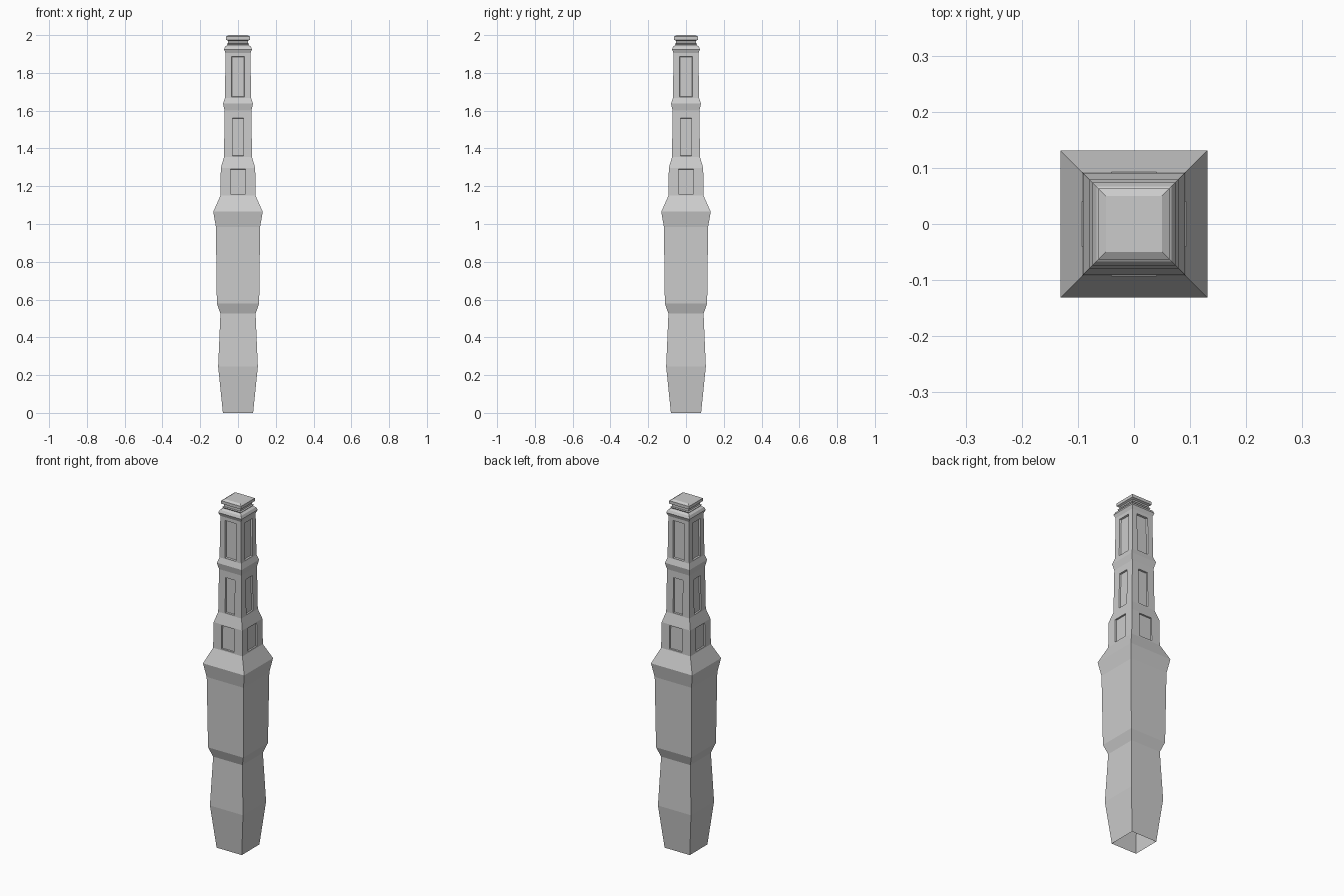
import bpy, bmesh
from mathutils import Vector

if "Cube" in bpy.data.objects:
    bpy.data.objects.remove(bpy.data.objects["Cube"])

# Square profile: (half width, height), open at the base
SHAFT = [(0.08, 0), (0.105, 0.245), (0.093, 0.525), (0.112, 0.58),
         (0.117, 0.985), (0.131, 1.065), (0.093, 1.15), (0.091, 1.297),
         (0.074, 1.355), (0.071, 1.60), (0.079, 1.637), (0.069, 1.667),
         (0.066, 1.905), (0.074, 1.925), (0.067, 1.94), (0.052, 1.95)]
CAP = [(0.052, 1.945), (0.06, 1.955), (0.052, 1.957), (0.052, 1.97),
       (0.063, 1.975), (0.063, 1.992), (0.05, 2.0)]

# Recessed panels: profile row -> (half width, bottom, top, rim slope, depth)
PANELS = {6: (0.040, 1.158, 1.291, 0.002, 0.008),
          8: (0.030, 1.361, 1.562, 0.003, 0.008),
          11: (0.035, 1.672, 1.886, 0.004, 0.009)}


def square_rings(name, profile, panels={}, close_top=True, close_bottom=False):
    bm = bmesh.new()
    rings = [[bm.verts.new((sx * r, sy * r, z))
              for sx, sy in ((-1, -1), (1, -1), (1, 1), (-1, 1))]
             for r, z in profile]
    targets = []
    for i in range(len(rings) - 1):
        a, b = rings[i], rings[i + 1]
        for k in range(4):
            n = (k + 1) % 4
            f = bm.faces.new((a[k], a[n], b[n], b[k]))
            if i in panels:
                targets.append((f, i))
    if close_top:
        bm.faces.new(rings[-1])
    if close_bottom:
        bm.faces.new(rings[0][::-1])
    bm.normal_update()

    # Frame each panel on its face, then sink it
    for f, i in targets:
        half, z0, z1, slope, depth = panels[i]
        (r0, h0), (r1, h1) = profile[i], profile[i + 1]
        normal = f.normal.copy()
        out = Vector((round(normal.x), round(normal.y), 0))
        side = Vector((-out.y, out.x, 0))
        mid = f.calc_center_median()
        bmesh.ops.inset_individual(bm, faces=[f], thickness=0.005)
        for v in f.verts:
            d = v.co - mid
            z = z1 if d.z > 0 else z0
            r = r0 + (r1 - r0) * (z - h0) / (h1 - h0)
            v.co = out * r + side * (half if d.dot(side) > 0 else -half)
            v.co.z = z
        bm.normal_update()
        bmesh.ops.inset_individual(bm, faces=[f], thickness=slope, depth=-depth)

    mesh = bpy.data.meshes.new(name)
    bm.to_mesh(mesh)
    bm.free()
    obj = bpy.data.objects.new(name, mesh)
    bpy.context.collection.objects.link(obj)
    return obj


square_rings("tower_shaft", SHAFT, PANELS)
square_rings("tower_cap", CAP)
